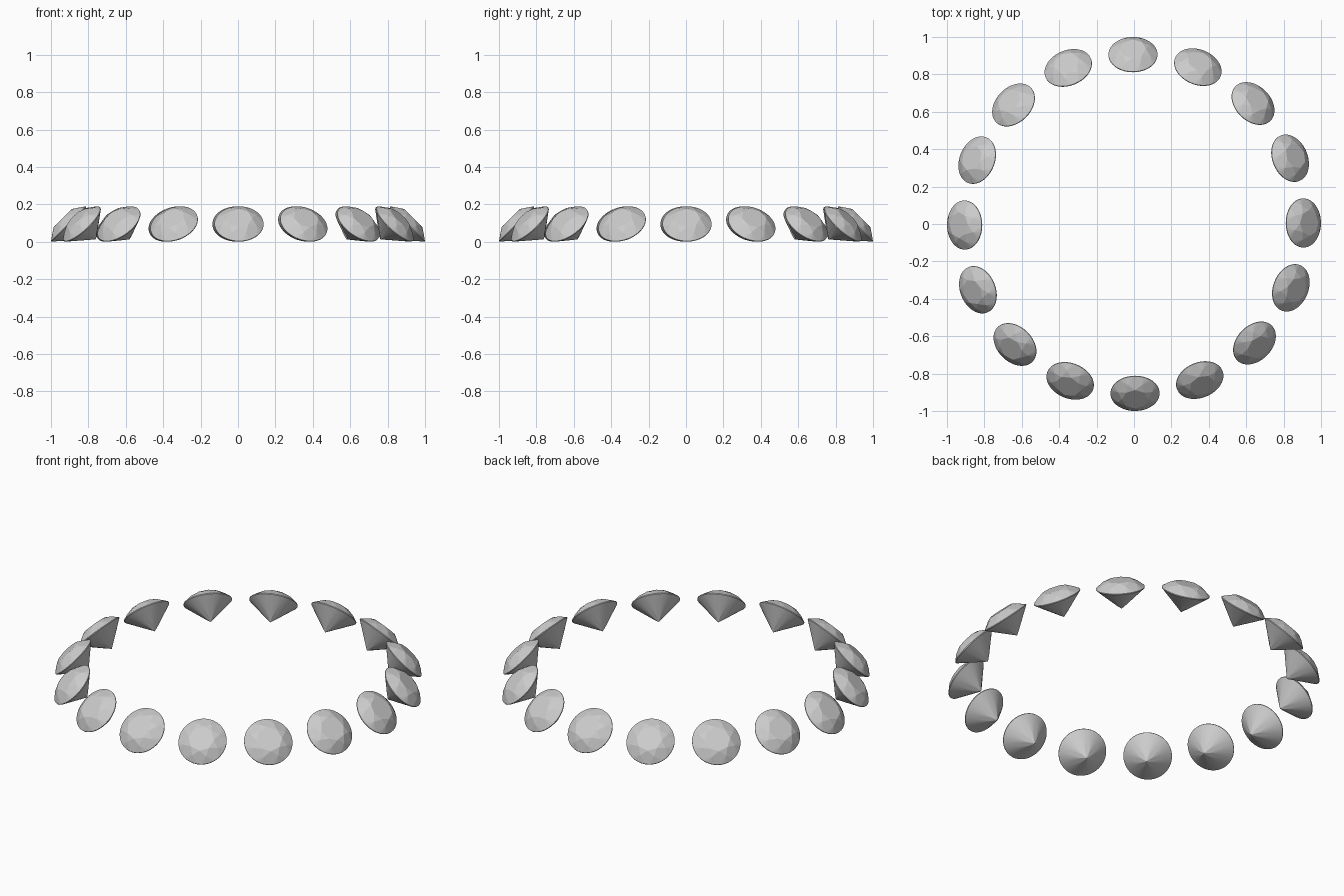
import bpy, bmesh
from math import cos, sin, tau, pi, radians
from mathutils import Matrix

if "Cube" in bpy.data.objects:
    bpy.data.objects.remove(bpy.data.objects["Cube"])

COUNT = 16          # gems in the ring
DIAM = 0.262        # girdle diameter
SEG = 8             # girdle points per eighth of the gem
TABLE, CROWN, GIRDLE, PAVILION = 0.265, 0.162, 0.017, 0.431


def brilliant_mesh():
    """Round brilliant cut of diameter 1, girdle at z = 0."""
    bm = bmesh.new()

    def ring(n, r, z, offset=0.0):
        return [bm.verts.new((r * cos(tau * (i + offset) / n),
                              r * sin(tau * (i + offset) / n), z)) for i in range(n)]

    g = GIRDLE / 2
    star_r, low_r = 0.38, 0.11
    star_z = g + CROWN * (0.5 - star_r * cos(pi / 8)) / (0.5 - TABLE)
    low_z = -g - PAVILION * (1 - low_r * cos(pi / 8) / 0.5)
    table = ring(8, TABLE, g + CROWN)
    star = ring(8, star_r, star_z, 0.5)
    n = 8 * SEG
    top, bottom = ring(n, 0.5, g), ring(n, 0.5, -g)
    low = ring(8, low_r, low_z, 0.5)
    culet = bm.verts.new((0, 0, -g - PAVILION))

    bm.faces.new(table)
    for i in range(8):
        j = (i + 1) % 8
        # star facet, crown kite, pavilion main
        bm.faces.new((table[i], star[i], table[j]))
        bm.faces.new((table[i], star[i - 1], top[i * SEG], star[i]))
        bm.faces.new((culet, low[i], bottom[i * SEG], low[i - 1]))
        # upper and lower halves
        for k in range(i * SEG, (i + 1) * SEG):
            m = (k + 1) % n
            bm.faces.new((star[i], top[k], top[m]))
            bm.faces.new((low[i], bottom[m], bottom[k]))
    # girdle band
    for k in range(n):
        m = (k + 1) % n
        bm.faces.new((top[k], bottom[k], bottom[m], top[m]))
    bmesh.ops.recalc_face_normals(bm, faces=bm.faces)
    mesh = bpy.data.meshes.new("gem")
    bm.to_mesh(mesh)
    bm.free()
    return mesh


# ring of gems, each tilted 45 degrees outward
gem = brilliant_mesh()
tilt = (Matrix.Translation((0.9055, 0, 0.0955)) @ Matrix.Rotation(radians(45), 4, 'Y')
        @ Matrix.Scale(DIAM, 4))
for i in range(COUNT):
    ob = bpy.data.objects.new(f"gem_{i + 1:02d}", gem)
    bpy.context.collection.objects.link(ob)
    ob.matrix_world = Matrix.Rotation(tau * i / COUNT + radians(0.35), 4, 'Z') @ tilt
